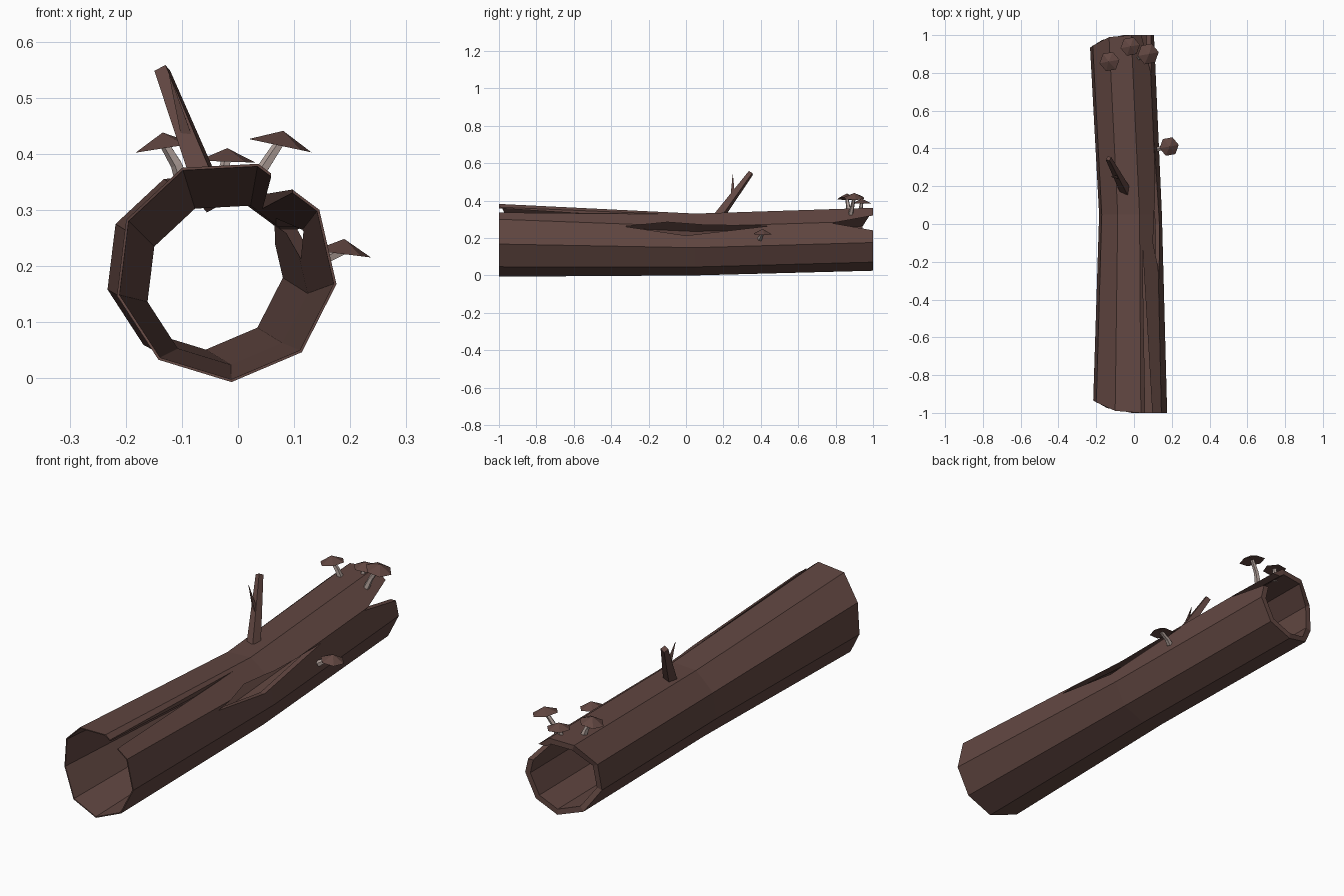
import bpy, bmesh, math
from mathutils import Vector

if "Cube" in bpy.data.objects:
    bpy.data.objects.remove(bpy.data.objects["Cube"])


def material(name, col):
    m = bpy.data.materials.new(name)
    m.diffuse_color = (*col, 1)
    m.use_nodes = True
    m.node_tree.nodes["Principled BSDF"].inputs["Base Color"].default_value = m.diffuse_color
    return m


BARK = material("bark_brown", (0.12, 0.062, 0.053))
STEM = material("pale_stem", (0.42, 0.34, 0.31))


def finish(bm, name, mat):
    bmesh.ops.recalc_face_normals(bm, faces=bm.faces)
    me = bpy.data.meshes.new(name)
    bm.to_mesh(me)
    bm.free()
    ob = bpy.data.objects.new(name, me)
    bpy.context.collection.objects.link(ob)
    me.materials.append(mat)
    return ob


def bridge(bm, a, b):
    n = len(a)
    for i in range(n):
        bm.faces.new((a[i], a[(i + 1) % n], b[(i + 1) % n], b[i]))


def tube(name, pts, radii, sides, mat, spin=0.0):
    """Tapered tube through points."""
    bm = bmesh.new()
    rings = []
    for i, (p, r) in enumerate(zip(pts, radii)):
        d = Vector(pts[min(i + 1, len(pts) - 1)]) - Vector(pts[max(i - 1, 0)])
        u = d.cross(Vector((0, 1, 0.01))).normalized()
        v = d.cross(u).normalized()
        rings.append([bm.verts.new(Vector(p) + r * (math.cos(a) * u + math.sin(a) * v))
                      for a in (spin + 2 * math.pi * k / sides for k in range(sides))])
    for a, b in zip(rings, rings[1:]):
        bridge(bm, a, b)
    bm.faces.new(rings[0])
    bm.faces.new(rings[-1])
    return finish(bm, name, mat)


# hollow log: nine-sided rings lofted outside then back through the inside
SIDES = 9
bm = bmesh.new()


def log_ring(y, cx, cz, r):
    ring = []
    for k in range(SIDES):
        a = math.radians(-87 + 40 * k)
        c = math.cos(a)
        setback = 0.07 * c * c if c < 0 else 0
        yy = y - math.copysign(setback, y) if abs(y) > 0.9 else y
        ring.append(bm.verts.new((cx + r * c, yy, cz + r * math.sin(a))))
    return ring


loft = [log_ring(*s) for s in (
    (-1, -0.022, 0.192, 0.199), (0.05, -0.02, 0.169, 0.169), (1, -0.065, 0.197, 0.172),
    (1, -0.065, 0.197, 0.146), (0.05, -0.02, 0.169, 0.145), (-1, -0.022, 0.192, 0.194))]
for i in range(len(loft)):
    bridge(bm, loft[i], loft[(i + 1) % len(loft)])
log = finish(bm, "hollow_log", BARK)


# cracks: prisms cut through the shell
def cut(name, poly, depth):
    bm = bmesh.new()
    face = bm.faces.new([bm.verts.new(p) for p in poly])
    new = bmesh.ops.extrude_face_region(bm, geom=[face])["geom"]
    bmesh.ops.translate(bm, vec=depth, verts=[g for g in new if isinstance(g, bmesh.types.BMVert)])
    c = finish(bm, name, BARK)
    mod = log.modifiers.new(name, "BOOLEAN")
    mod.operation, mod.solver, mod.object = "DIFFERENCE", "EXACT", c
    bpy.context.view_layer.objects.active = log
    bpy.ops.object.modifier_apply(modifier=name)
    bpy.data.objects.remove(c)


cut("front_crack", [(0.06, -1.05, 0.26), (0.1, -1.05, 0.26), (0.044, -0.1, 0.26)], (0, 0, 0.2))
cut("side_crack", [(0.05, -0.33, 0.262), (0.05, 0, 0.213), (0.05, 0.45, 0.265),
                   (0.05, 0.1, 0.27), (0.05, -0.1, 0.285)], (0.2, 0, 0))
cut("rear_crack", [(-0.02, 0.78, 0.28), (-0.02, 1.05, 0.232), (-0.02, 1.05, 0.33)], (0.25, 0, 0))

# broken branch with a small twig
tube("branch", [(-0.045, 0.175, 0.315), (-0.135, 0.347, 0.548)], (0.03, 0.016), 4, BARK, 0.6)
tube("twig", [(-0.085, 0.25, 0.42), (-0.122, 0.25, 0.54)], (0.014, 0.001), 3, BARK)


# mushrooms: bent stem and flat six-sided cap
def mushroom(i, base, top, radius, height, tilt):
    b, t = Vector(base), Vector(top)
    mid = b.lerp(t, 0.5) + Vector(((b.x - t.x) * 0.15, 0, -0.002))
    tube(f"mushroom_stem_{i}", [b, mid, t], (0.014, 0.011, 0.009), 5, STEM)
    bm = bmesh.new()
    rim = [bm.verts.new((radius * math.cos(a), radius * math.sin(a), 0))
           for a in (math.radians(60 * k + 10) for k in range(6))]
    for z in (height, height * 0.22):
        tip = bm.verts.new((0, 0, z))
        for k in range(6):
            bm.faces.new((rim[k], rim[(k + 1) % 6], tip))
    cap = finish(bm, f"mushroom_cap_{i}", BARK)
    cap.location = t - Vector((0, 0, height * 0.2))
    cap.rotation_euler = (0, math.radians(tilt), 0)


mushroom(1, (-0.098, 0.87, 0.35), (-0.13, 0.86, 0.416), 0.054, 0.028, -9)
mushroom(2, (-0.03, 0.93, 0.335), (-0.02, 0.94, 0.391), 0.052, 0.024, 2)
mushroom(3, (0.025, 0.88, 0.325), (0.075, 0.9, 0.42), 0.058, 0.027, 12)
mushroom(4, (0.125, 0.395, 0.195), (0.186, 0.41, 0.227), 0.052, 0.027, 7)
